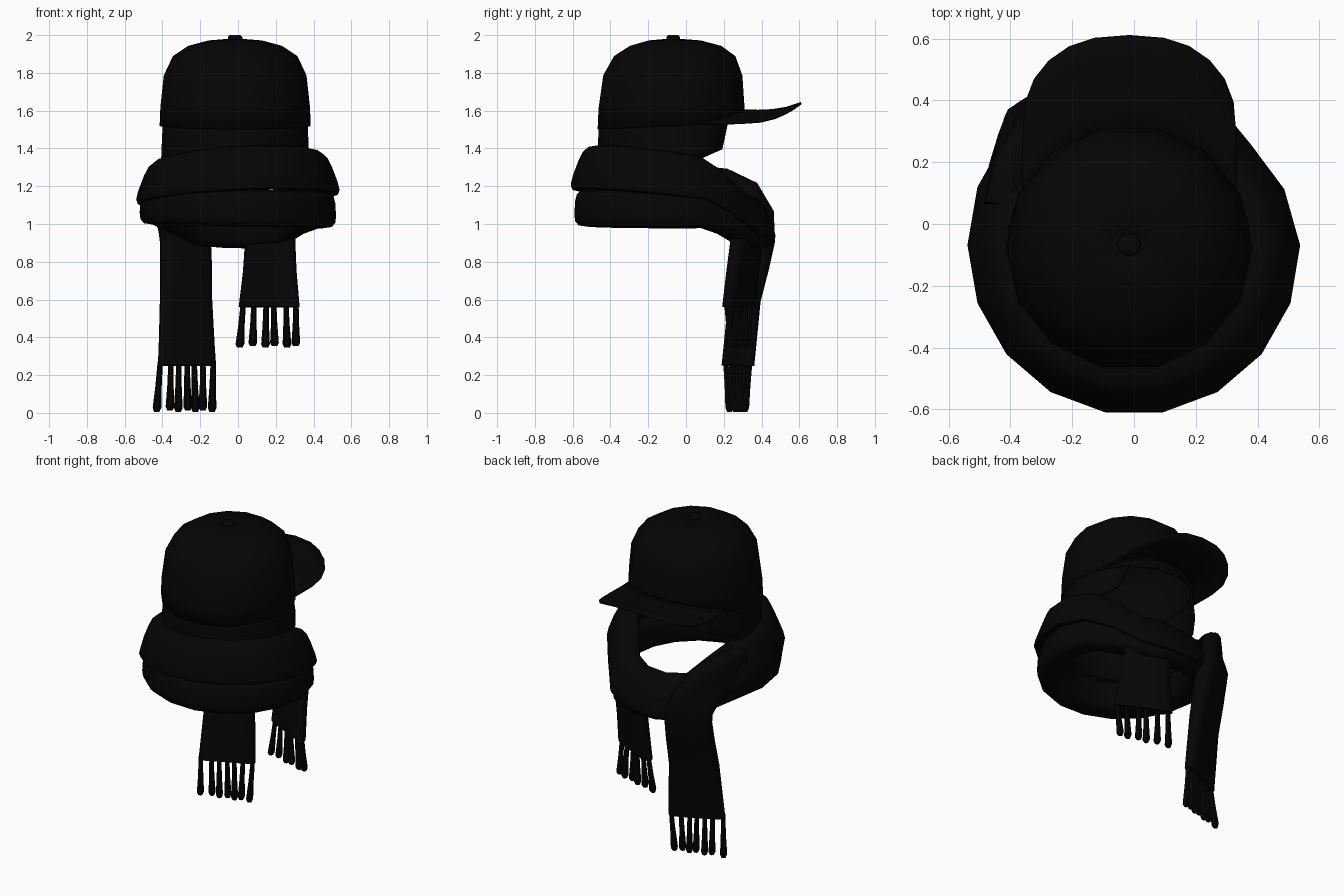
import bpy, bmesh, math
from mathutils import Vector

cube = bpy.data.objects.get("Cube")
if cube:
    bpy.data.objects.remove(cube, do_unlink=True)

black = bpy.data.materials.new("black cloth")
black.use_nodes = True
color = (0.0015, 0.0015, 0.0015, 1)
black.diffuse_color = color
black.node_tree.nodes["Principled BSDF"].inputs["Base Color"].default_value = color


def loft(name, rings, loop=False, wrap=True, caps=False, thick=0, angle=50):
    """Skin a list of point rings; loop joins last to first, wrap closes each ring."""
    bm = bmesh.new()
    rows = [[bm.verts.new(p) for p in ring] for ring in rings]
    n = len(rows[0])
    for i in range(len(rows) if loop else len(rows) - 1):
        a, b = rows[i], rows[(i + 1) % len(rows)]
        for j in range(n if wrap else n - 1):
            k = (j + 1) % n
            bm.faces.new((a[j], a[k], b[k], b[j]))
    if caps:
        bm.faces.new(rows[0])
        bm.faces.new(rows[-1])
    bmesh.ops.recalc_face_normals(bm, faces=bm.faces)
    mesh = bpy.data.meshes.new(name)
    bm.to_mesh(mesh)
    bm.free()
    mesh.materials.append(black)
    obj = bpy.data.objects.new(name, mesh)
    bpy.context.collection.objects.link(obj)
    if thick:
        mod = obj.modifiers.new("thickness", 'SOLIDIFY')
        mod.thickness = thick
        mod.offset = 0
    bpy.ops.object.select_all(action='DESELECT')
    obj.select_set(True)
    bpy.context.view_layer.objects.active = obj
    bpy.ops.object.shade_smooth_by_angle(angle=math.radians(angle))


CX = -0.015


def circle(r, z, cy, n=14, tilt=0.0):
    pts = []
    for i in range(n):
        a = math.tau * i / n
        pts.append(Vector((CX + r * math.cos(a), cy + r * math.sin(a), z + tilt * math.sin(a))))
    return pts


# Cap crown: radius, height, front-back centre, rim tilt
crown = [(0.394, 1.518, -0.078, 0.017), (0.39, 1.62, -0.077, 0.01), (0.372, 1.785, -0.07, 0),
         (0.325, 1.885, -0.06, 0), (0.245, 1.938, -0.055, 0), (0.14, 1.966, -0.06, 0),
         (0.001, 1.977, -0.068, 0)]
loft("cap_crown", [circle(r, z, cy, 14, t) for r, z, cy, t in crown], thick=0.012)

# Button on the crown
loft("cap_button", [circle(r, z, -0.068, 10) for r, z in ((0.038, 1.965), (0.038, 1.99), (0.028, 2.0))],
     caps=True)

# Visor: bowed across, upturned at the tip
visor = []
for i in range(5):
    v = i / 4
    row = []
    for j in range(13):
        a = math.radians(-90 + 15 * j)
        s, c = math.sin(a), max(0, math.cos(a))
        x = 0.345 * math.copysign(abs(s) ** 0.82, s)
        y_in = -0.078 + math.sqrt(0.385 ** 2 - x * x)
        y = y_in + (0.29 + 0.32 * c ** 0.82 - y_in) * v
        z = 1.6 - 0.065 * s * s + 0.04 * v ** 3 * c * c - 0.01 * v * (1 - v)
        row.append(Vector((x + CX, y, z)))
    visor.append(row)
loft("cap_visor", visor, wrap=False, thick=0.012)

# Neck cloth below the cap, open at the front
cloth = []
for i in range(5):
    v = i / 4
    half = 133 + 10 * (1 - v)
    row = []
    for j in range(17):
        a = math.radians(-90 + half * (j / 8 - 1))
        r = 0.375 + 0.016 * v
        y = -0.078 + r * math.sin(a)
        low = max(1.2, 1.4 - 0.45 * max(0, 0.2 - y))
        row.append(Vector((CX + r * math.cos(a), y, 1.56 + (low - 1.56) * v)))
    cloth.append(row)
loft("neck_cloth", cloth, wrap=False, thick=0.014)


def section(half_w, half_t, n=14, groove=0.12):
    """Soft flat oval with a shallow fold along both broad sides."""
    pts = []
    for i in range(n):
        a = math.tau * i / n
        c, s = math.cos(a), math.sin(a)
        w = half_w * math.copysign(abs(c) ** 0.7, c)
        t = half_t * math.copysign(abs(s) ** 0.6, s)
        pts.append((w, t * (1 - groove * math.exp(-(w / half_w * 3) ** 2))))
    return pts


def scarf_loop(name, radius, half_h, half_t, height, lean, side_tilt):
    """Band around the neck; height gives its middle, lean tips its top edge inward."""
    rings = []
    for i in range(18):
        a = math.tau * i / 18
        c, s = math.cos(a), math.sin(a)
        z = height(s) + side_tilt * c
        flat = 0.045 * math.exp(-((a - 0.65) / 0.35) ** 2)
        ring = []
        for w, t in section(half_h, half_t):
            r = radius - flat + t - lean * w
            ring.append(Vector((r * c, -0.068 + r * s * 1.02, z + w)))
        rings.append(ring)
    loft(name, rings, loop=True)


def drop(s):
    t = min(1, max(0, (s - 0.45) / 0.5))
    return t * t * (3 - 2 * t)


scarf_loop("scarf_upper_loop", 0.445, 0.118, 0.072,
           lambda s: 1.24 - 0.055 * s - 0.165 * drop(s), 0.38, 0.025)
scarf_loop("scarf_lower_loop", 0.443, 0.098, 0.08,
           lambda s: 1.085 - 0.115 * drop(s), 0.06, -0.01)


def scarf_end(name, path, fringe_bottom, spread):
    """Hanging end: path rows are x, y, z, half width, half thickness, facing angle."""
    pts = [Vector(p[:3]) for p in path]
    rings = []
    for i, p in enumerate(path):
        turn = math.radians(p[5])
        facing = Vector((-math.sin(turn), math.cos(turn), 0))
        tangent = (pts[min(i + 1, len(pts) - 1)] - pts[max(i - 1, 0)]).normalized()
        axis = facing.cross(tangent).normalized()
        if i == len(path) - 1:
            axis = Vector((-math.cos(turn), -math.sin(turn), 0))
        normal = tangent.cross(axis)
        rings.append([pts[i] + axis * w + normal * t for w, t in section(p[3], p[4], 14, 0.3)])
    loft(name, rings, caps=True)
    # Tassels below the hem, the outermost one splayed
    axis = -axis
    end, half = pts[-1], path[-1][3]
    for k, f in enumerate(spread):
        top = end + axis * half * f + Vector((0, 0, 0.02))
        bottom = end + axis * half * (f + 0.04 * math.sin(5 * k) - (0.12 if k == 0 else 0))
        bottom.y = end.y + 0.6 * (bottom.y - end.y)
        bottom.z = fringe_bottom + 0.008 * (k % 2)
        rows = []
        for v, r in ((0, 0.014), (0.5, 0.017), (0.92, 0.023), (1, 0.014)):
            m = top.lerp(bottom, v)
            rows.append([m + Vector((r * math.cos(q * math.tau / 6), r * math.sin(q * math.tau / 6), 0))
                         for q in range(6)])
        loft(name + "_tassel_%d" % (k + 1), rows, caps=True)


# Long end sweeps off the side of the loop and turns down; short end hangs from beneath
scarf_end("scarf_long_end", [
    (-0.435, 0.05, 1.2, 0.11, 0.06, 72), (-0.405, 0.19, 1.18, 0.118, 0.065, 58),
    (-0.35, 0.3, 1.12, 0.13, 0.065, 42), (-0.3, 0.37, 1.01, 0.137, 0.068, 32),
    (-0.278, 0.375, 0.91, 0.142, 0.065, 28), (-0.275, 0.35, 0.78, 0.145, 0.06, 25),
    (-0.275, 0.31, 0.6, 0.15, 0.048, 25), (-0.27, 0.275, 0.25, 0.17, 0.036, 25)],
    0.005, (-0.92, -0.55, -0.28, 0.0, 0.25, 0.55, 0.9))
scarf_end("scarf_short_end", [
    (0.17, 0.33, 1.04, 0.14, 0.055, -25), (0.17, 0.32, 0.9, 0.142, 0.055, -25),
    (0.168, 0.3, 0.75, 0.155, 0.045, -25), (0.165, 0.28, 0.56, 0.178, 0.034, -25)],
    0.345, (-0.85, -0.5, -0.1, 0.15, 0.55, 0.88))
